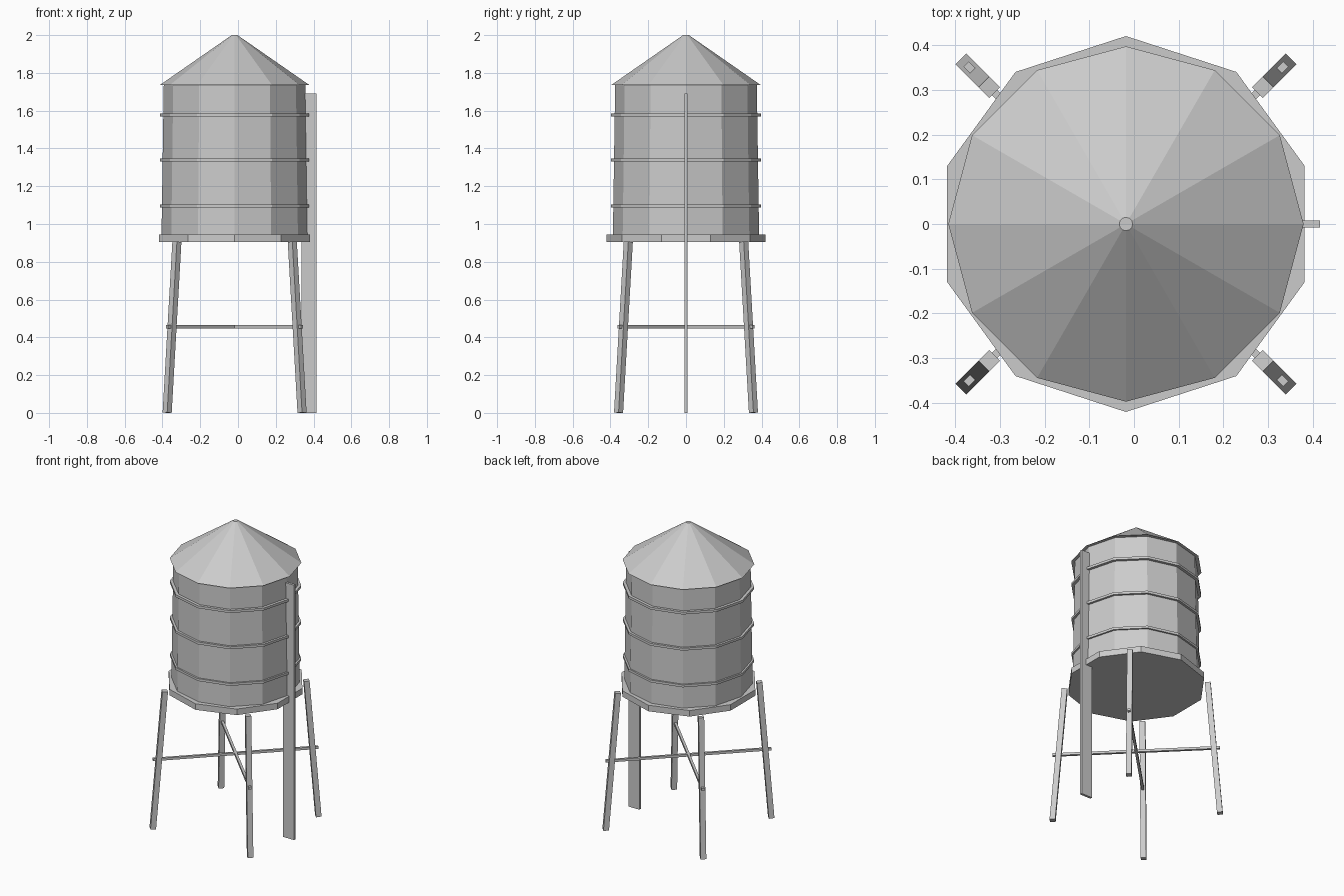
import bpy
import bmesh
import math
from mathutils import Vector, Matrix

AXIS_X = -0.018  # tank axis, offset to balance the ladder

if "Cube" in bpy.data.objects:
    bpy.data.objects.remove(bpy.data.objects["Cube"])

metal = bpy.data.materials.new("grey_metal")
metal.use_nodes = True
GREY = (0.6, 0.6, 0.6, 1)
metal.diffuse_color = GREY
metal.node_tree.nodes["Principled BSDF"].inputs["Base Color"].default_value = GREY


def finish(name, bm):
    bmesh.ops.recalc_face_normals(bm, faces=bm.faces)
    mesh = bpy.data.meshes.new(name)
    bm.to_mesh(mesh)
    bm.free()
    mesh.materials.append(metal)
    obj = bpy.data.objects.new(name, mesh)
    bpy.context.collection.objects.link(obj)
    return obj


def lathe(name, profile, sides, ring=False):
    """Spin (radius, z) points into a faceted solid; ring joins last to first."""
    bm = bmesh.new()
    loops = []
    for r, z in profile:
        angles = [math.pi / 2 + math.tau * i / sides for i in range(sides)]
        loops.append([bm.verts.new((AXIS_X + r * math.cos(a), r * math.sin(a), z))
                      for a in angles])
    pairs = list(zip(loops, loops[1:]))
    if ring:
        pairs.append((loops[-1], loops[0]))
    else:
        bm.faces.new(loops[0])
        bm.faces.new(loops[-1])
    for low, high in pairs:
        for i in range(sides):
            j = (i + 1) % sides
            bm.faces.new((low[i], low[j], high[j], high[i]))
    return finish(name, bm)


def beam(name, start, end, width, height, turn):
    """Box from start to end, with its section turned about its own length."""
    start, end = Vector(start), Vector(end)
    along = end - start
    bm = bmesh.new()
    bmesh.ops.create_cube(bm, size=1)
    matrix = (Matrix.Translation((start + end) / 2)
              @ along.to_track_quat("Z", "Y").to_matrix().to_4x4()
              @ Matrix.Rotation(turn, 4, "Z")
              @ Matrix.Diagonal((width, height, along.length, 1)))
    bm.transform(matrix)
    return finish(name, bm)


def radial(angle, radius, z):
    return (AXIS_X + radius * math.cos(angle), radius * math.sin(angle), z)


# Tank, roof and deck
lathe("deck", [(0.42, 0.905), (0.42, 0.945)], 10)
lathe("tank", [(0.387, 0.94), (0.375, 1.737)], 12)
lathe("roof", [(0.397, 1.735), (0.015, 2.0)], 12)

# Hoops around the tank
for i, z in enumerate((1.095, 1.338, 1.578)):
    lathe(f"hoop_{i + 1}", [(0.374, z - 0.008), (0.396, z - 0.008),
                            (0.396, z + 0.008), (0.374, z + 0.008)], 12, ring=True)

# Splayed legs, each with one face pointing outwards
for i, side in enumerate(("back_left", "back_right", "front_right", "front_left")):
    angle = math.pi / 4 + i * math.pi / 2
    leg = beam(f"{side}_leg", (0, 0, 0), (-0.073, 0, 0.905), 0.034, 0.034, 0)
    leg.data.transform(Matrix.Translation(radial(angle, 0.505, 0.001))
                       @ Matrix.Rotation(angle, 4, "Z"))

# Crossed braces running through opposite legs
for i in range(2):
    angle = math.pi / 4 + i * math.pi / 2
    beam(f"cross_brace_{i + 1}", radial(angle, -0.505, 0.456),
         radial(angle, 0.505, 0.456), 0.016, 0.016, 0)

# Ladder slab on the left side
beam("ladder", (0.376, 0, 0), (0.376, 0, 1.69), 0.08, 0.016, 0)
